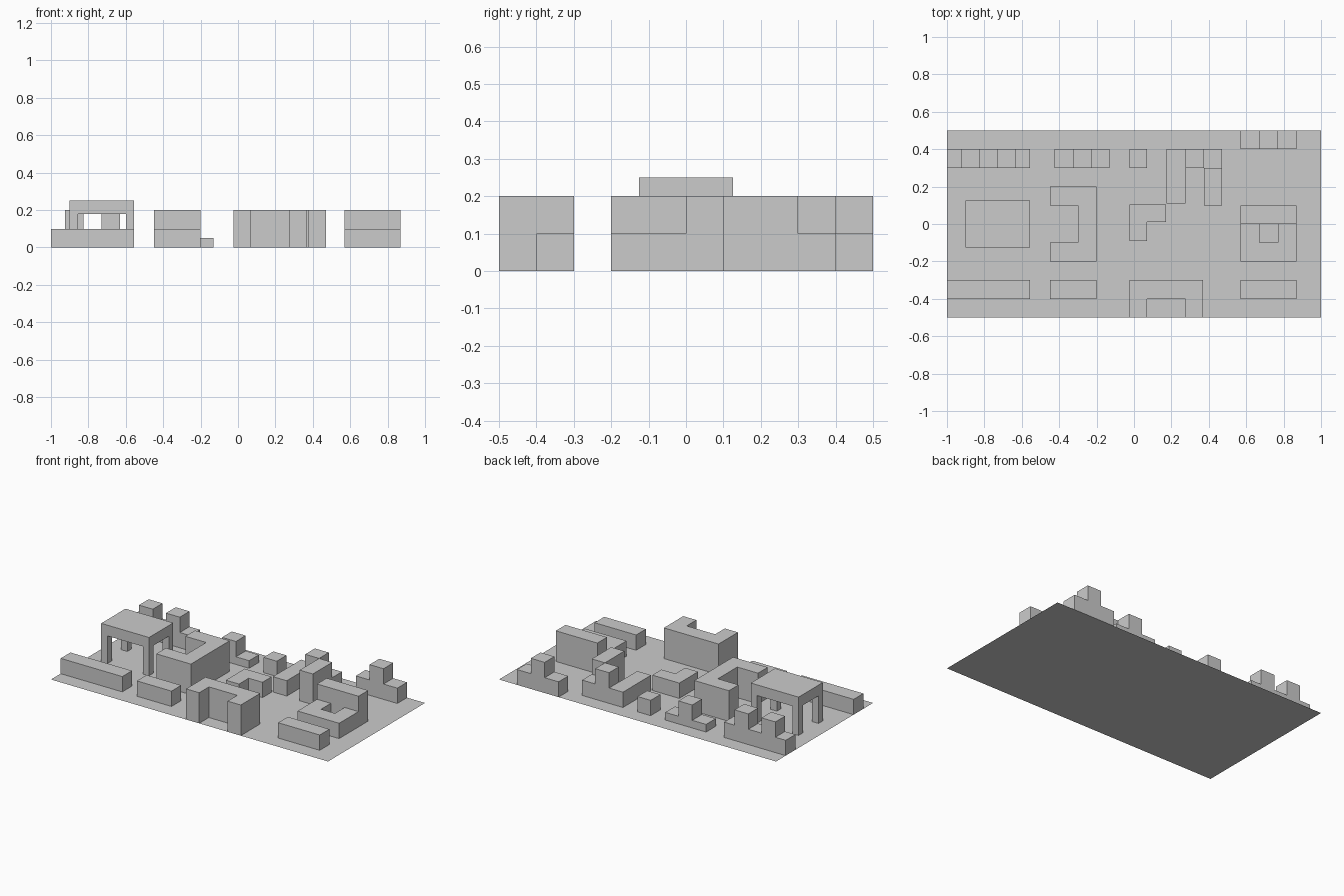
import bpy, bmesh
from mathutils import Vector

if "Cube" in bpy.data.objects:
    bpy.data.objects.remove(bpy.data.objects["Cube"])


def extrude(name, outline, direction):
    """Extrude a closed 3D outline along a direction into a flat-faced solid."""
    bm = bmesh.new()
    face = bm.faces.new([bm.verts.new(p) for p in outline])
    new = bmesh.ops.extrude_face_region(bm, geom=[face], use_keep_orig=True)["geom"]
    bmesh.ops.translate(bm, vec=Vector(direction),
                        verts=[g for g in new if isinstance(g, bmesh.types.BMVert)])
    bmesh.ops.recalc_face_normals(bm, faces=bm.faces)
    me = bpy.data.meshes.new(name)
    bm.to_mesh(me)
    bm.free()
    ob = bpy.data.objects.new(name, me)
    bpy.context.collection.objects.link(ob)
    return ob


def plan(name, pts, h, z=0):
    """Floor-plan outline raised to height h."""
    return extrude(name, [(x, y, z) for x, y in pts], (0, 0, h))


def block(name, x0, x1, y0, y1, h, z=0):
    return plan(name, [(x0, y0), (x1, y0), (x1, y1), (x0, y1)], h, z)


def skyline(name, xs, heights, y0, y1):
    """Stepped row of cells: one height per interval of xs."""
    pts = [(xs[0], 0)]
    for a, b, h in zip(xs, xs[1:], heights):
        pts += [(a, h), (b, h)]
    pts.append((xs[-1], 0))
    return extrude(name, [(x, y0, z) for x, z in pts], (0, y1 - y0, 0))


# Ground sheet
bpy.ops.mesh.primitive_plane_add(size=1)
ground = bpy.context.object
ground.name = "ground_sheet"
ground.scale = (2, 1, 1)

# Low bars along the front
for i, (a, b) in enumerate([(-1, -0.555), (-0.45, -0.2), (0.57, 0.87)]):
    block(f"front_bar_{i + 1}", a, b, -0.4, -0.3, 0.1)

# Canopy on four legs
block("canopy_roof", -0.9, -0.555, -0.125, 0.125, 0.07, 0.18)
for x in (-0.9, -0.6):
    for y in (-0.125, 0.08):
        block("canopy_leg", x, x + 0.045, y, y + 0.045, 0.18)

# U-shaped building opening to the left
plan("u_building", [(-0.45, 0.2), (-0.45, 0.1), (-0.3, 0.1), (-0.3, -0.1),
                    (-0.45, -0.1), (-0.45, -0.2), (-0.2, -0.2), (-0.2, 0.2)], 0.2)

# U-shaped building opening to the front
plan("front_u_building", [(-0.025, -0.5), (0.07, -0.5), (0.07, -0.4), (0.275, -0.4),
                          (0.275, -0.5), (0.37, -0.5), (0.37, -0.3), (-0.025, -0.3)], 0.2)

# Stepped rows along the back
skyline("twin_tower_row", [-1, -0.925, -0.825, -0.73, -0.63, -0.555],
        [0.1, 0.2, 0.1, 0.2, 0.1], 0.3, 0.4)
skyline("small_stepped_row", [-0.425, -0.325, -0.225, -0.13], [0.05, 0.15, 0.05], 0.3, 0.4)
skyline("corner_stepped_row", [0.57, 0.67, 0.77, 0.87], [0.1, 0.2, 0.1], 0.4, 0.5)
block("small_cube", -0.025, 0.07, 0.3, 0.4, 0.1)

# Low L-shaped block in the middle
plan("l_block", [(-0.025, -0.09), (0.07, -0.09), (0.07, 0.01), (0.17, 0.01),
                 (0.17, 0.105), (-0.025, 0.105)], 0.1)

# Mixed-height hook-shaped group
block("hook_low_wing", 0.175, 0.275, 0.11, 0.4, 0.1)
skyline("hook_tower", [0.275, 0.375, 0.47], [0.2, 0.1], 0.3, 0.4)
block("hook_tall_wing", 0.375, 0.47, 0.1, 0.3, 0.2)

# Tall slab with a low U-shaped court in front
block("court_slab", 0.57, 0.87, 0, 0.1, 0.2)
plan("court_u", [(0.57, -0.2), (0.87, -0.2), (0.87, 0), (0.77, 0),
                 (0.77, -0.1), (0.67, -0.1), (0.67, 0), (0.57, 0)], 0.1)
